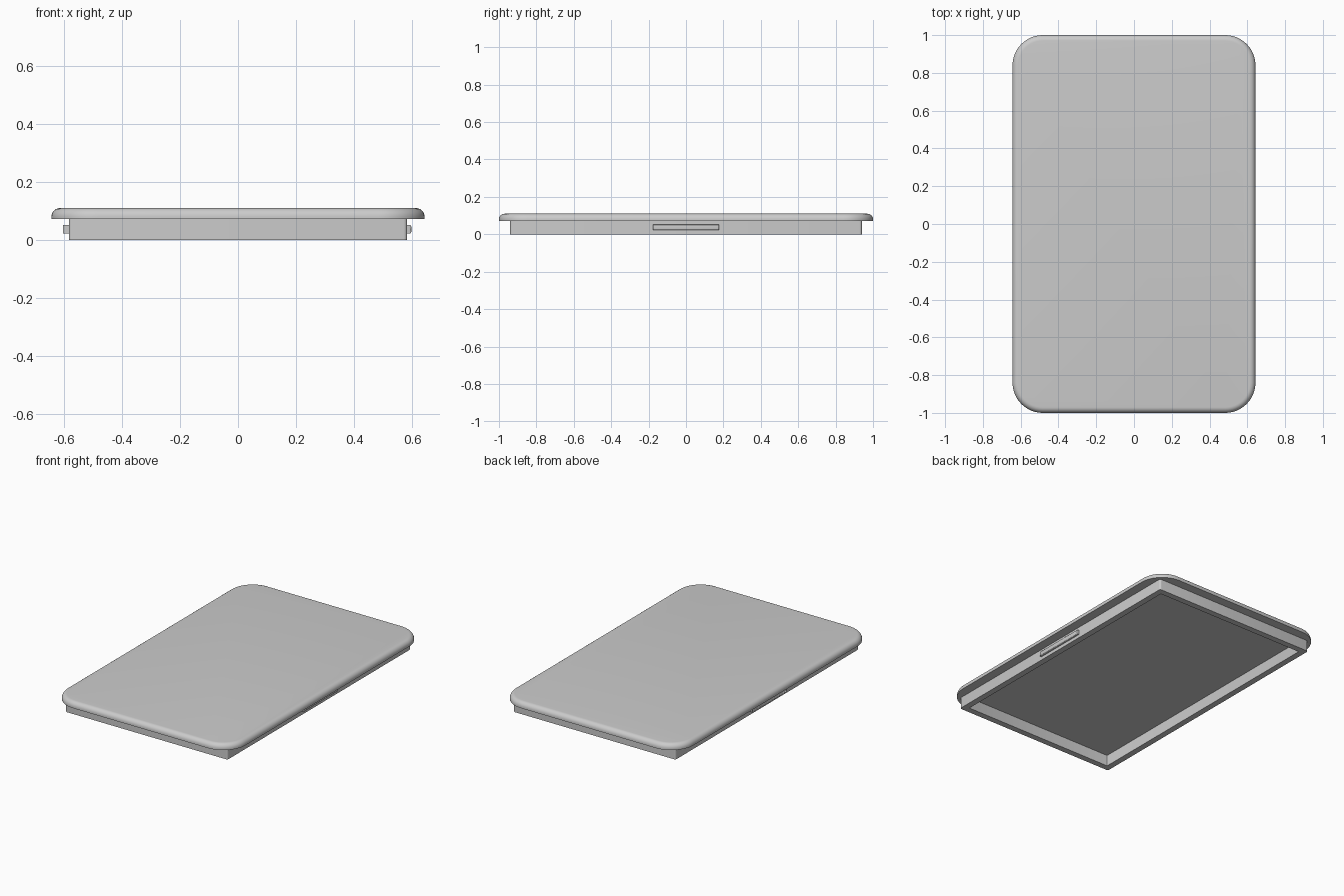
import bpy, bmesh, math

cube = bpy.data.objects.get("Cube")
if cube:
    bpy.data.objects.remove(cube, do_unlink=True)

grey = bpy.data.materials.new("plain grey")
grey.use_nodes = True
COLOUR = (0.6, 0.6, 0.6, 1)
grey.diffuse_color = COLOUR
grey.node_tree.nodes["Principled BSDF"].inputs["Base Color"].default_value = COLOUR

HALF_X, HALF_Y = 0.643, 1.0       # lid outline
LID_BOTTOM, LID_TOP = 0.072, 0.11
FILLET = 0.03
RIM_X, RIM_Y = 0.583, 0.94        # insert frame outline
WALL = 0.04


def rounded_ring(bm, hx, hy, radius, z, steps):
    """Counter-clockwise loop of vertices around a rounded rectangle."""
    ring = []
    for corner, (sx, sy) in enumerate([(1, 1), (-1, 1), (-1, -1), (1, -1)]):
        for i in range(steps + 1):
            a = (corner + i / steps) * math.pi / 2
            ring.append(bm.verts.new((sx * (hx - radius) + radius * math.cos(a),
                                      sy * (hy - radius) + radius * math.sin(a), z)))
    return ring


def bridge(bm, low, high):
    n = len(low)
    for i in range(n):
        j = (i + 1) % n
        bm.faces.new((low[i], low[j], high[j], high[i]))


def finish(bm, name):
    bmesh.ops.recalc_face_normals(bm, faces=bm.faces)
    mesh = bpy.data.meshes.new(name)
    bm.to_mesh(mesh)
    bm.free()
    mesh.materials.append(grey)
    obj = bpy.data.objects.new(name, mesh)
    bpy.context.collection.objects.link(obj)
    bpy.ops.object.select_all(action="DESELECT")
    obj.select_set(True)
    bpy.context.view_layer.objects.active = obj
    bpy.ops.object.shade_smooth_by_angle(angle=math.radians(35))
    return obj


# Lid plate: straight skirt, then a quarter-round top edge
bm = bmesh.new()
rings = [rounded_ring(bm, HALF_X, HALF_Y, 0.16, LID_BOTTOM, 12)]
for k in range(7):
    a = k / 6 * math.pi / 2
    inset = FILLET * (1 - math.cos(a))
    z = LID_TOP - FILLET * (1 - math.sin(a))
    rings.append(rounded_ring(bm, HALF_X - inset, HALF_Y - inset, 0.16 - inset, z, 12))
for low, high in zip(rings, rings[1:]):
    bridge(bm, low, high)
bm.faces.new(rings[0][::-1])
bm.faces.new(rings[-1])
finish(bm, "lid_plate")

# Insert frame: hollow wall under the lid
bm = bmesh.new()
rings = [rounded_ring(bm, RIM_X - t, RIM_Y - t, r, z, 4)
         for t, r, z in [(0, 0.012, 0), (0, 0.012, LID_BOTTOM),
                         (WALL, 0.004, LID_BOTTOM), (WALL, 0.004, 0)]]
for low, high in zip(rings, rings[1:] + rings[:1]):
    bridge(bm, low, high)
finish(bm, "insert_frame")

# Snap ridges on both long sides
for side, name in ((1, "left_snap_ridge"), (-1, "right_snap_ridge")):
    bm = bmesh.new()
    bmesh.ops.create_cube(bm, size=1)
    for v in bm.verts:
        v.co = (side * (0.586 + v.co.x * 0.022), v.co.y * 0.354, 0.037 + v.co.z * 0.03)
    outer = [e for e in bm.edges if all(abs(v.co.x) > 0.59 for v in e.verts)]
    bmesh.ops.bevel(bm, geom=outer, offset=0.006, segments=3, profile=0.5, affect="EDGES")
    finish(bm, name)
